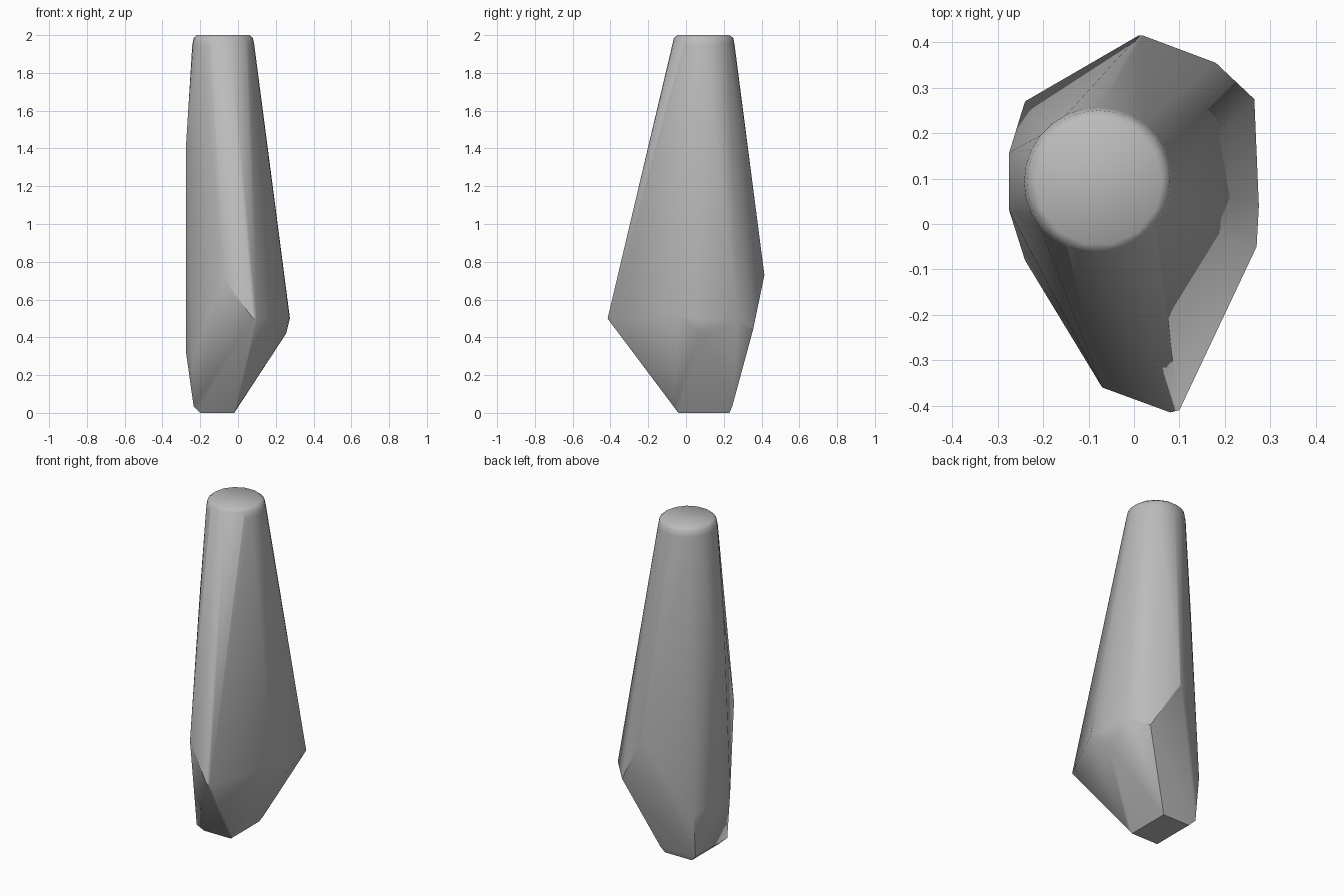
import bpy, bmesh
from math import sin, cos, tau, radians

cube = bpy.data.objects.get("Cube")
if cube:
    bpy.data.objects.remove(cube, do_unlink=True)

# Single stone colour
stone = bpy.data.materials.new("stone_grey")
stone.use_nodes = True
grey = (0.5, 0.5, 0.5, 1)
stone.diffuse_color = grey
bsdf = stone.node_tree.nodes["Principled BSDF"]
bsdf.inputs["Base Color"].default_value = grey
bsdf.inputs["Roughness"].default_value = 0.7


def ring(radius, z, count):
    """Points of a round section around the tip axis."""
    return [(-0.078 + radius * cos(tau * i / count),
             0.093 + radius * sin(tau * i / count), z) for i in range(count)]


def rect(x0, x1, y0, y1, z):
    """Corners of a level rectangle."""
    return [(x, y, z) for x in (x0, x1) for y in (y0, y1)]


# Round flat tip with a chamfer
points = ring(0.14, 2, 14) + ring(0.157, 1.985, 28) + ring(0.164, 1.95, 28)

# Narrow blunt foot with a chamfer
points += rect(-0.2, -0.02, -0.04, 0.23, 0)
points += rect(-0.235, 0, -0.06, 0.245, 0.035)

# Front ridge
points += [(0.1, -0.41, 0.5), (0.08, -0.415, 0.5), (-0.07, -0.36, 0.7)]

# Left shoulder
points += [(0.265, 0.275, 0.49), (0.275, 0.04, 0.5), (0.27, -0.05, 0.52),
           (0.255, 0.08, 0.42)]

# Back ridge
points += [(0.18, 0.355, 0.44), (0.02, 0.415, 0.73), (0.01, 0.415, 0.73)]

# Flat right side
points += [(-0.275, y, z) for y in (0.03, 0.157) for z in (0.32, 1.42)]
points += [(-0.24, 0.27, 0.3), (-0.24, -0.08, 0.3)]

# Skin the faceted body as a convex solid
bm = bmesh.new()
for p in points:
    bm.verts.new(p)
bmesh.ops.convex_hull(bm, input=bm.verts[:])
bmesh.ops.delete(bm, geom=[v for v in bm.verts if not v.link_faces], context='VERTS')
bmesh.ops.dissolve_limit(bm, angle_limit=radians(1), verts=bm.verts[:], edges=bm.edges[:])
bmesh.ops.recalc_face_normals(bm, faces=bm.faces[:])
mesh = bpy.data.meshes.new("stone_body")
bm.to_mesh(mesh)
bm.free()
mesh.materials.append(stone)

body = bpy.data.objects.new("stone_body", mesh)
bpy.context.collection.objects.link(body)
bpy.ops.object.select_all(action='DESELECT')
body.select_set(True)
bpy.context.view_layer.objects.active = body
bpy.ops.object.shade_smooth_by_angle(angle=radians(38))
